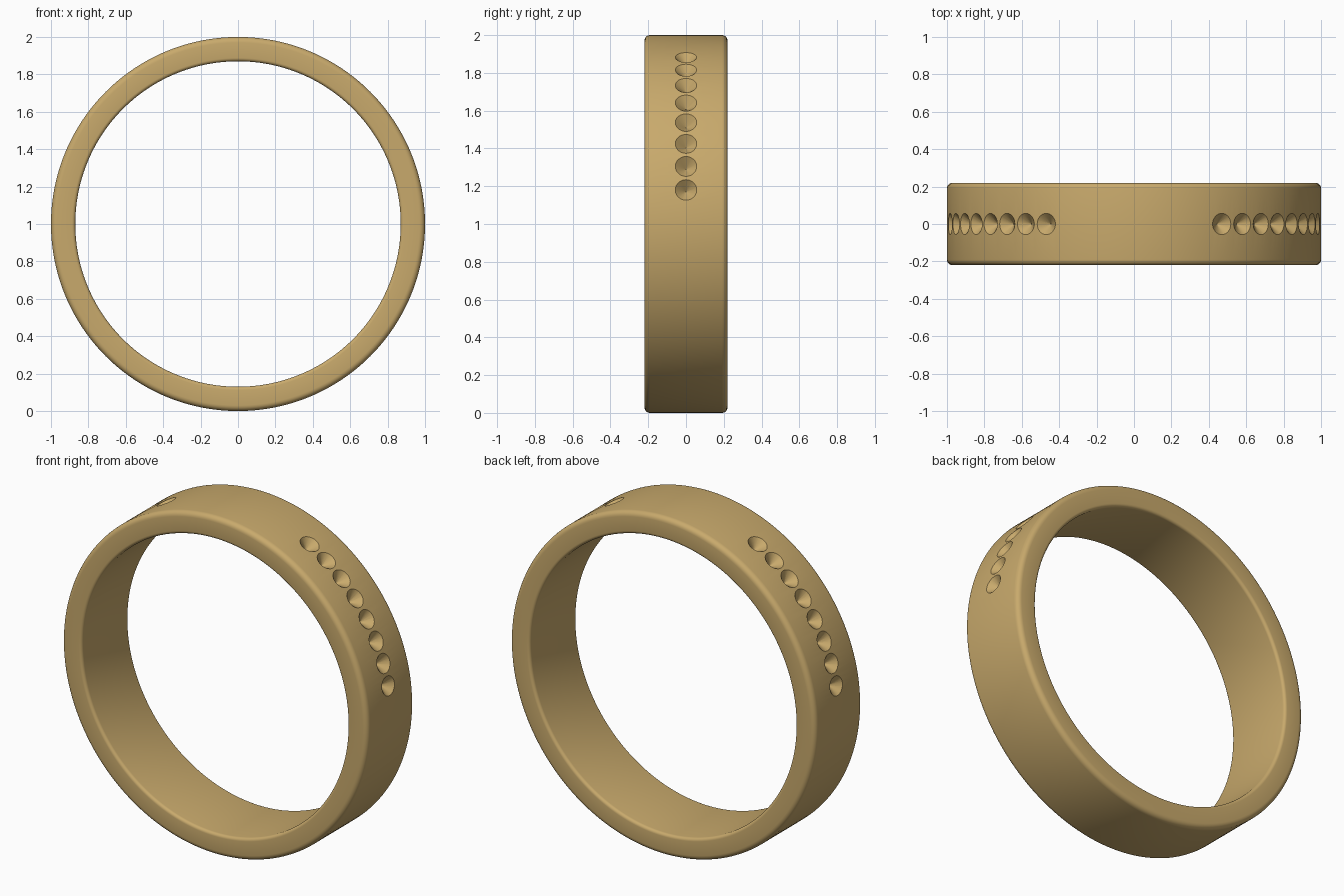
import bpy, bmesh, math
from mathutils import Matrix, Vector

if "Cube" in bpy.data.objects:
    bpy.data.objects.remove(bpy.data.objects["Cube"])

R_OUT, R_IN, HALF_W = 1.0, 0.87, 0.22
CENTRE = Vector((0, 0, 1))


def new_object(name, bm):
    mesh = bpy.data.meshes.new(name)
    bmesh.ops.recalc_face_normals(bm, faces=bm.faces[:])
    bm.to_mesh(mesh)
    bm.free()
    obj = bpy.data.objects.new(name, mesh)
    bpy.context.collection.objects.link(obj)
    return obj


def corner(cr, cy, rad, start):
    # quarter-round corner of the band's cross-section, as (radius, y)
    return [(cr + rad * math.cos(math.radians(start + 90 * i / 5)),
             cy + rad * math.sin(math.radians(start + 90 * i / 5))) for i in range(6)]


# Ring band: rounded rectangle turned about the y axis
fo, fi = 0.03, 0.018
profile = (corner(R_OUT - fo, HALF_W - fo, fo, 0) + corner(R_IN + fi, HALF_W - fi, fi, 90)
           + corner(R_IN + fi, -HALF_W + fi, fi, 180) + corner(R_OUT - fo, -HALF_W + fo, fo, 270))
bm = bmesh.new()
SEG = 192
loops = []
for s in range(SEG):
    a = 2 * math.pi * s / SEG
    loops.append([bm.verts.new(CENTRE + Vector((r * math.cos(a), y, r * math.sin(a))))
                  for r, y in profile])
n = len(profile)
for s in range(SEG):
    p, q = loops[s], loops[(s + 1) % SEG]
    for i in range(n):
        bm.faces.new((p[i], p[(i + 1) % n], q[(i + 1) % n], q[i]))
band = new_object("ring_band", bm)

# Stone seats: eight conical drill holes along each shoulder
bm = bmesh.new()
TIP, TOP, HOLE_R = 0.945, 1.005, 0.062
for side in (1, -1):
    for k in range(8):
        a = math.radians(10.4 + 7.37 * k)
        out = Vector((side * math.cos(a), 0, math.sin(a)))
        mat = (Matrix.Translation(CENTRE + out * (TIP + TOP) / 2)
               @ out.to_track_quat('Z', 'Y').to_matrix().to_4x4())
        bmesh.ops.create_cone(bm, cap_ends=True, segments=32, radius1=0.0005,
                              radius2=HOLE_R, depth=TOP - TIP, matrix=mat)
cutter = new_object("seat_cutter", bm)
cutter.hide_render = True

mod = band.modifiers.new("seats", 'BOOLEAN')
mod.operation = 'DIFFERENCE'
mod.solver = 'EXACT'
mod.object = cutter
bpy.context.view_layer.objects.active = band
band.select_set(True)
bpy.ops.object.modifier_apply(modifier=mod.name)
bpy.data.objects.remove(cutter)
bpy.ops.object.shade_smooth_by_angle(angle=math.radians(30))

# Gold finish
gold = bpy.data.materials.new("gold")
gold.diffuse_color = (0.58, 0.40, 0.15, 1)
gold.use_nodes = True
gold.node_tree.nodes["Principled BSDF"].inputs["Base Color"].default_value = gold.diffuse_color
band.data.materials.clear()
band.data.materials.append(gold)
